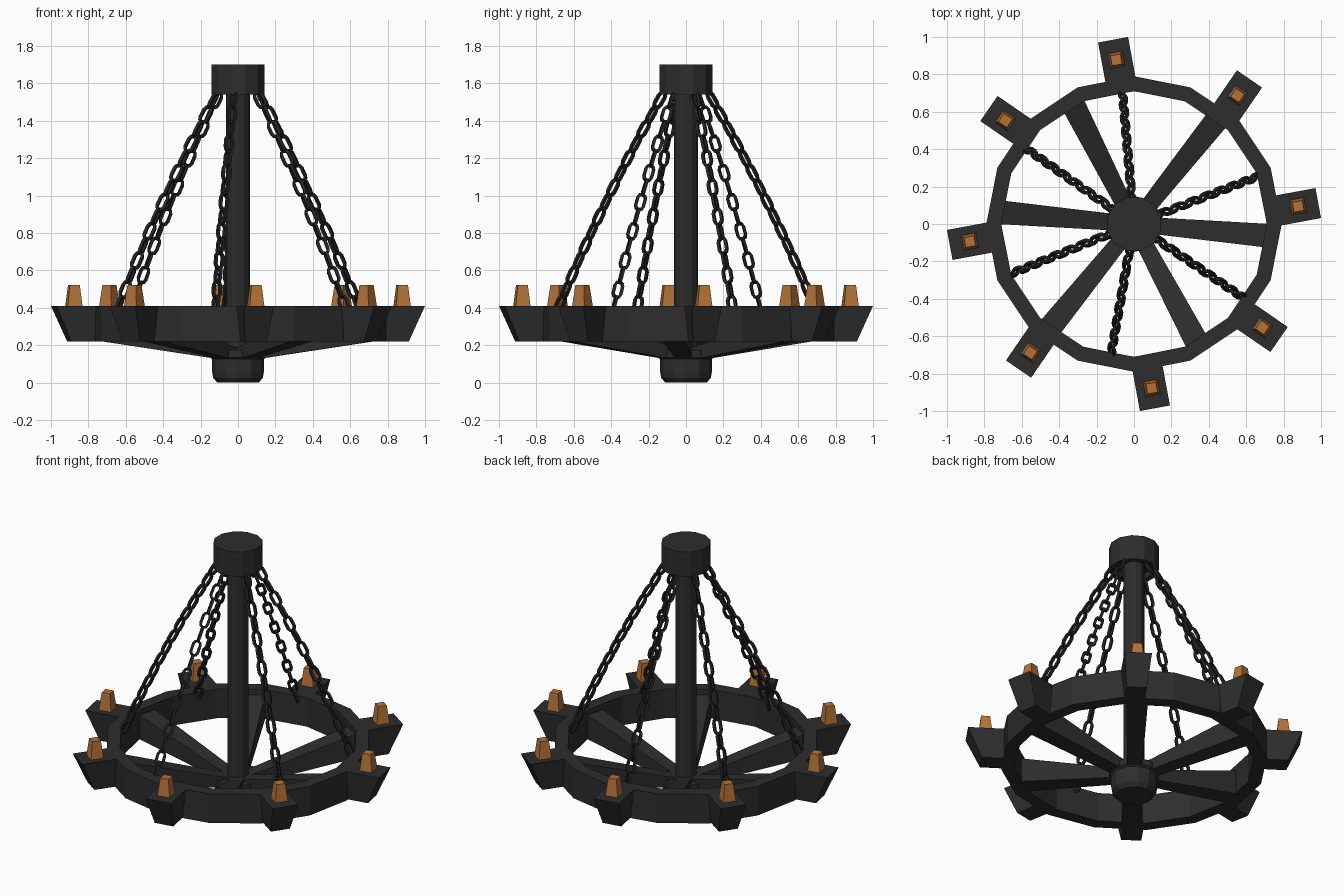
import bpy, bmesh, math
from mathutils import Vector, Matrix

if "Cube" in bpy.data.objects:
    bpy.data.objects.remove(bpy.data.objects["Cube"])


def material(name, rgb):
    m = bpy.data.materials.new(name)
    m.diffuse_color = (*rgb, 1)
    m.use_nodes = True
    m.node_tree.nodes["Principled BSDF"].inputs["Base Color"].default_value = m.diffuse_color
    return m


IRON = material("dark_iron", (0.026, 0.026, 0.026))
CHAIN = material("chain_iron", (0.018, 0.018, 0.018))
WAX = material("amber_wax", (0.46, 0.17, 0.04))


def finish(name, bm, mat):
    bmesh.ops.recalc_face_normals(bm, faces=bm.faces[:])
    me = bpy.data.meshes.new(name)
    bm.to_mesh(me)
    bm.free()
    me.materials.append(mat)
    ob = bpy.data.objects.new(name, me)
    bpy.context.collection.objects.link(ob)
    return ob


def loft(bm, loops, closed=False):
    """Skin a list of equal-sized point loops; cap the ends unless closed."""
    rows = [[bm.verts.new(p) for p in lp] for lp in loops]
    n = len(rows[0])
    for i in range(len(rows) if closed else len(rows) - 1):
        a, b = rows[i], rows[(i + 1) % len(rows)]
        for k in range(n):
            bm.faces.new((a[k], a[(k + 1) % n], b[(k + 1) % n], b[k]))
    if not closed:
        bm.faces.new(rows[0])
        bm.faces.new(rows[-1])


def lathe(name, profile, sides, mat, closed=False, turn=0.0):
    bm = bmesh.new()
    loft(bm, [[(r * math.cos(turn + math.tau * k / sides),
                r * math.sin(turn + math.tau * k / sides), z) for k in range(sides)]
              for r, z in profile], closed)
    return finish(name, bm, mat)


def rect(x0, x1, y0, y1, z):
    return [(x0, y0, z), (x1, y0, z), (x1, y1, z), (x0, y1, z)]


def turned(loops, deg):
    m = Matrix.Rotation(math.radians(deg), 3, 'Z')
    return [[m @ Vector(p) for p in lp] for lp in loops]


# wheel rim, central rod, bottom hub and ceiling cap
lathe("wheel_rim", [(0.79, 0.22), (0.79, 0.41), (0.71, 0.41), (0.71, 0.22)], 16, IRON, closed=True)
lathe("central_rod", [(0.063, 0.1), (0.063, 1.6)], 12, IRON)
lathe("bottom_hub", [(0.11, 0.005), (0.133, 0.03), (0.138, 0.06), (0.138, 0.13),
                     (0.15, 0.14), (0.15, 0.18)], 12, IRON)
bpy.data.objects["bottom_hub"].data.transform(Matrix.Translation((0, 0, -0.005)))
lathe("ceiling_cap", [(0.10, 1.57), (0.115, 1.54), (0.148, 1.54), (0.148, 1.70)], 12, IRON,
      turn=math.radians(15))

# six spokes rising and widening from hub to rim
for i, deg in enumerate((-5, 51.5, 117, 175, 231, 298)):
    bm = bmesh.new()
    section = lambda x, w, z0, z1: [(x, -w, z0), (x, w, z0), (x, w, z1), (x, -w, z1)]
    loft(bm, turned([section(0.05, 0.042, 0.125, 0.185), section(0.13, 0.045, 0.13, 0.2),
                     section(0.735, 0.064, 0.222, 0.385)], deg))
    finish(f"spoke_{i + 1}", bm, IRON)

# eight tapered brackets, each carrying a square candle
for i in range(8):
    deg = 10.5 + 45 * i
    bm = bmesh.new()
    loft(bm, turned([rect(0.73, 0.905, -0.13, -0.01, 0.22),
                     rect(0.73, 0.989, -0.151, 0.012, 0.41)], deg))
    finish(f"candle_bracket_{i + 1}", bm, IRON)
    bm = bmesh.new()
    sq = lambda h, z: rect(0.88 - h, 0.88 + h, -0.067 - h, -0.067 + h, z)
    loft(bm, turned([sq(0.04, 0.408), sq(0.027, 0.522)], deg))
    finish(f"candle_{i + 1}", bm, WAX)


def add_link(bm, centre, along, side, length=0.105, width=0.058, wire=0.008):
    """One stadium-shaped chain link with a square wire."""
    up = along.cross(side)
    r = width / 2 - wire
    straight = length / 2 - wire - r
    loops = []
    for k in range(10):
        half = 1 if k < 5 else -1
        a = math.pi * (k % 5) / 4 + (0 if half == 1 else math.pi)
        out = side * math.cos(a) + along * math.sin(a)
        mid = centre + along * straight * half + out * r
        loops.append([mid + out * wire * dx + up * wire * dy
                      for dx, dy in ((1, 1), (-1, 1), (-1, -1), (1, -1))])
    loft(bm, loops, closed=True)


# six chains from the cap down to the inside of the rim
LINKS = 15
for i, deg in enumerate((21, 95, 145, 202, 260, 326)):
    bm = bmesh.new()
    radial = Vector((math.cos(math.radians(deg)), math.sin(math.radians(deg)), 0))
    point = lambda t: radial * (0.12 + 0.58 * t + 0.10 * t * (1 - t)) + Vector((0, 0, 1.55 - 1.17 * t))
    tangent_side = Vector((-radial.y, radial.x, 0))
    for k in range(LINKS):
        a, b = point(k / LINKS), point((k + 1) / LINKS)
        along = (b - a).normalized()
        spin = Matrix.Rotation(math.radians(45 + 90 * (k % 2)), 3, along)
        add_link(bm, (a + b) / 2, along, spin @ tangent_side)
    finish(f"chain_{i + 1}", bm, CHAIN)
